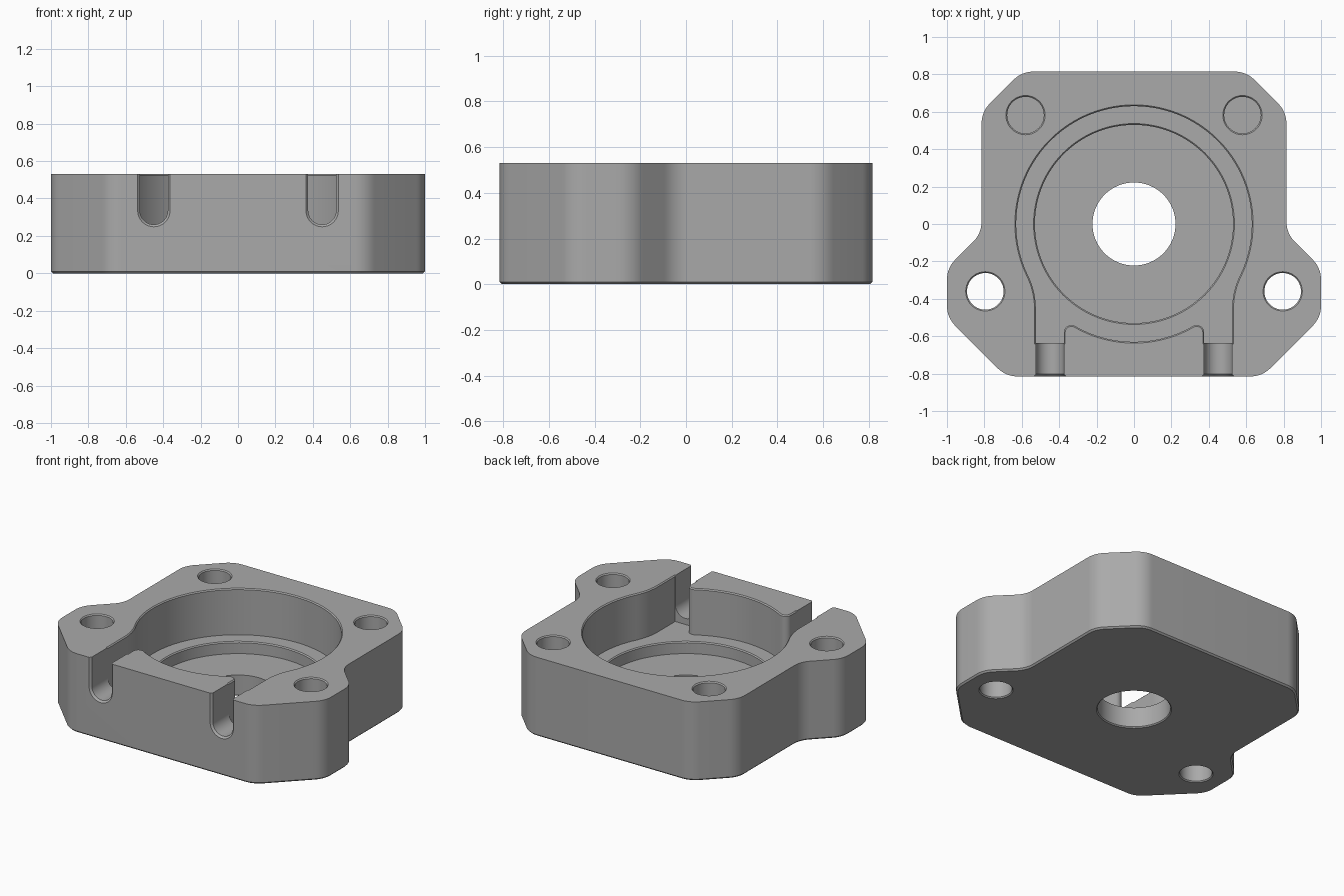
import bpy
from math import sin, cos, tan, pi, atan2, sqrt, radians
from mathutils import Vector

if "Cube" in bpy.data.objects:
    bpy.data.objects.remove(bpy.data.objects["Cube"])

TOP, FRONT = 0.53, -0.815
FLOOR, RECESS = 0.22, 0.14      # pocket floor and lower recess floor
POCKET_R, EDGE = 0.63, 0.007

grey = bpy.data.materials.new("machined grey")
grey.use_nodes = True
grey.diffuse_color = (0.4, 0.4, 0.4, 1)
grey.node_tree.nodes["Principled BSDF"].inputs["Base Color"].default_value = grey.diffuse_color


def arc(cx, cy, r, a0, a1, n):
    return [Vector((cx + r * cos(a0 + (a1 - a0) * i / n),
                    cy + r * sin(a0 + (a1 - a0) * i / n))) for i in range(n + 1)]


def circle(x, y, r, n=64):
    return arc(x, y, r, 0, 2 * pi, n)[:-1]


def fillet(corners, r, n=8):
    """Round every corner of a polygon."""
    out = []
    for i, p in enumerate(corners):
        a = (corners[i - 1] - p).normalized()
        b = (corners[(i + 1) % len(corners)] - p).normalized()
        half = a.angle(b) / 2
        c = p + (a + b).normalized() * r / sin(half)
        s, e = p + a * r / tan(half) - c, p + b * r / tan(half) - c
        a0 = atan2(s.y, s.x)
        turn = (atan2(e.y, e.x) - a0 + pi) % (2 * pi) - pi
        out += arc(c.x, c.y, r, a0, a0 + turn, n)
    return out


def offset(pts, d):
    """Grow a polygon outward by d."""
    area = sum(pts[i - 1].cross(p) for i, p in enumerate(pts))
    sign = 1 if area > 0 else -1
    out = []
    for i, p in enumerate(pts):
        a = (p - pts[i - 1]).normalized()
        b = (pts[(i + 1) % len(pts)] - p).normalized()
        m = Vector((a.y + b.y, -a.x - b.x)).normalized() * sign
        out.append(p + m * d / max(0.5, sqrt((1 + a.dot(b)) / 2)))
    return out


def prism(name, pts, levels, upright=False):
    """Skin a profile through (height, growth) levels; upright runs along y."""
    n, verts, faces = len(pts), [], []
    for h, grow in levels:
        ring = offset(pts, grow)
        verts += [(p.x, h, p.y) if upright else (p.x, p.y, h) for p in ring]
    for k in range(len(levels) - 1):
        for i in range(n):
            j = (i + 1) % n
            faces.append((k * n + i, k * n + j, k * n + n + j, k * n + n + i))
    faces += [tuple(reversed(range(n))), tuple(range(len(verts) - n, len(verts)))]
    mesh = bpy.data.meshes.new(name)
    mesh.from_pydata(verts, [], faces)
    mesh.materials.append(grey)
    obj = bpy.data.objects.new(name, mesh)
    bpy.context.collection.objects.link(obj)
    bpy.context.view_layer.objects.active = obj
    bpy.ops.object.select_all(action='DESELECT')
    obj.select_set(True)
    bpy.ops.object.mode_set(mode='EDIT')
    bpy.ops.mesh.select_all(action='SELECT')
    bpy.ops.mesh.normals_make_consistent(inside=False)
    bpy.ops.object.mode_set(mode='OBJECT')
    return obj


def flared(bottom, top):
    return [(bottom, 0), (top - EDGE, 0), (top, EDGE), (top + 0.1, EDGE)]


def mirrored(half):
    return half + [Vector((-p.x, p.y)) for p in reversed(half)]


# Body outline with rounded corners and a bottom chamfer
right = [Vector(p) for p in ((0.6, 0.815), (0.815, 0.6), (0.815, -0.05),
                             (1, -0.235), (1, -0.5), (0.685, FRONT))]
body = prism("housing_body", fillet(mirrored(right), 0.15),
             [(0, -0.01), (0.01, 0), (TOP, 0)])

# Pocket: circle blended into two channels towards the front
OUT_X, IN_X, BIG, SMALL = 0.525, 0.375, 0.4, 0.04
c1 = Vector((OUT_X + BIG, -sqrt((POCKET_R + BIG) ** 2 - (OUT_X + BIG) ** 2)))
c2 = Vector((IN_X - SMALL, -sqrt((POCKET_R + SMALL) ** 2 - (IN_X - SMALL) ** 2)))
a1, a2 = atan2(c1.y, c1.x), atan2(c2.y, c2.x)
half = arc(0, 0, POCKET_R, pi / 2 - 0.02, a1, 40)
half += arc(c1.x, c1.y, BIG, a1 + pi, pi, 10)[1:]
half += [Vector((OUT_X, -0.635)), Vector((IN_X, -0.635))]
half += arc(c2.x, c2.y, SMALL, 0, a2 + pi, 8)
half += arc(0, 0, POCKET_R, a2, -pi / 2 + 0.02, 12)[1:]
cutters = [
    prism("pocket_cutter", mirrored(half), flared(FLOOR, TOP)),
    prism("recess_cutter", circle(0, 0, 0.53, 96), flared(RECESS, FLOOR)),
    prism("bore_cutter", circle(0, 0, 0.222),
          [(-0.1, EDGE), (0, EDGE), (EDGE, 0), (0.3, 0)]),
]

# Front slots, screw holes and blind rear holes, one per side
for side in (-1, 1):
    slot = arc(side * 0.45, 0.335, 0.0745, pi, 2 * pi, 20)
    slot += [Vector((slot[-1].x, TOP + 0.1)), Vector((slot[0].x, TOP + 0.1))]
    cutters += [
        prism("slot_cutter", slot, [(FRONT - 0.1, 0.012), (FRONT, 0.012),
                                    (FRONT + 0.012, 0), (-0.61, 0)], True),
        prism("through_hole_cutter", circle(side * 0.795, -0.36, 0.098, 40),
              [(-0.1, EDGE), (0, EDGE), (EDGE, 0)] + flared(0.1, TOP)),
        prism("blind_hole_cutter", circle(side * 0.58, 0.582, 0.098, 40),
              flared(0.13, TOP)),
    ]

# Cut everything out of the body
bpy.ops.object.select_all(action='DESELECT')
body.select_set(True)
bpy.context.view_layer.objects.active = body
for cutter in cutters:
    mod = body.modifiers.new("cut", 'BOOLEAN')
    mod.operation, mod.solver, mod.object = 'DIFFERENCE', 'EXACT', cutter
    bpy.ops.object.modifier_apply(modifier=mod.name)
    bpy.data.objects.remove(cutter)
bpy.ops.object.shade_smooth_by_angle(angle=radians(30))
